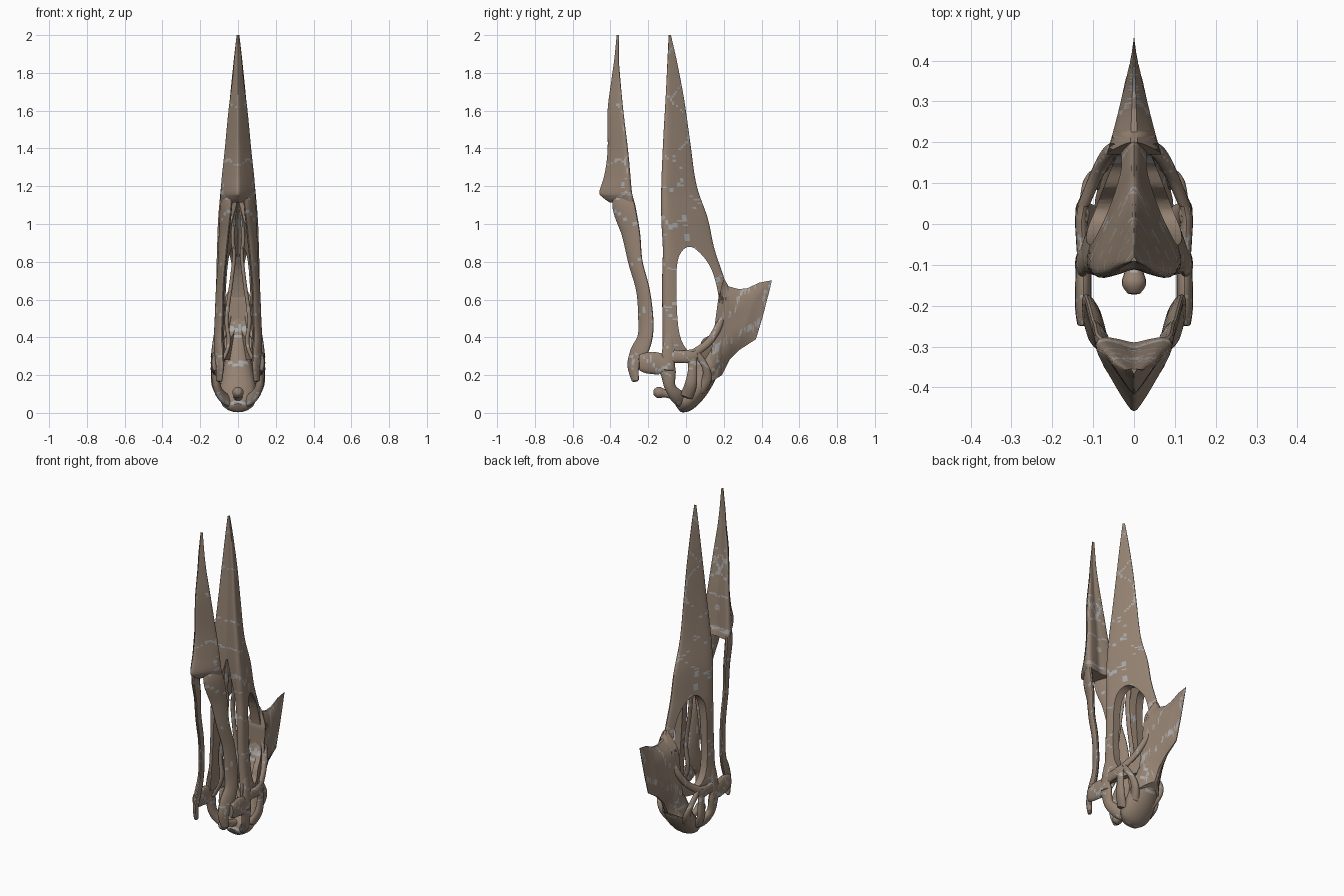
import bpy, bmesh, math, random
from mathutils import Vector
from mathutils.geometry import intersect_point_line

if "Cube" in bpy.data.objects:
    bpy.data.objects.remove(bpy.data.objects["Cube"])

random.seed(4)
seeds = [(random.uniform(-.5, .5), random.uniform(0, 2)) for _ in range(48)]


def material(name, c):
    m = bpy.data.materials.new(name)
    m.diffuse_color = (*c, 1)
    m.use_nodes = True
    m.node_tree.nodes["Principled BSDF"].inputs["Base Color"].default_value = m.diffuse_color
    return m


BONE = material("bone", (.30, .225, .17))
FILL = material("crack_fill", (.40, .40, .40))


def spline(pts, n, closed=False):
    """Catmull-Rom samples through tuples of any length."""
    out, k = [], len(pts)
    for i in range(k if closed else k - 1):
        idx = [(i + d) % k if closed else min(max(i + d, 0), k - 1) for d in (-1, 0, 1, 2)]
        a, b, c, d = (pts[j] for j in idx)
        for s in range(n):
            t = s / n
            out.append(tuple(.5 * (2 * q + (r - p) * t + (2 * p - 5 * q + 4 * r - u) * t * t
                                   + (3 * q - p - 3 * r + u) * t ** 3) for p, q, r, u in zip(a, b, c, d)))
    if not closed:
        out.append(tuple(pts[-1]))
    return out


def make(name, bm, mirror=False):
    bmesh.ops.recalc_face_normals(bm, faces=bm.faces)
    me = bpy.data.meshes.new(name)
    bm.to_mesh(me)
    bm.free()
    me.materials.append(BONE)
    me.materials.append(FILL)
    ob = bpy.data.objects.new(name, me)
    bpy.context.collection.objects.link(ob)
    if mirror:
        m = ob.modifiers.new("mirror", 'MIRROR')
        m.use_mirror_merge = False
    return ob


def skin(name, rings, mirror=False):
    """Closed surface through equal-length rings."""
    bm = bmesh.new()
    vs = [[bm.verts.new(p) for p in r] for r in rings]
    n = len(vs[0])
    for a, b in zip(vs, vs[1:]):
        for i in range(n):
            bm.faces.new((a[i], a[(i + 1) % n], b[(i + 1) % n], b[i]))
    bm.faces.new(vs[0])
    bm.faces.new(vs[-1])
    return make(name, bm, mirror)


def wedge(name, keys, n=20):
    """Loft of triangular beak sections, keys = (z, flat_y, ridge_y, half_width)."""
    rings = []
    for z, f, b, w in spline(keys, n):
        d = b - f
        half = [(.4 * w, f + .04 * d), (.85 * w, f), (w, f + .14 * d),
                (.6 * w, f + .55 * d), (.22 * w, f + .88 * d)]
        sec = [(0, f + .1 * d)] + half + [(0, b)] + [(-x, y) for x, y in half[::-1]]
        rings.append([(x, y, z) for x, y in spline(sec, 4, True)])
    return skin(name, rings)


def strut(name, pts, mirror=True, lean=0):
    """Bone bar, pts = (x, y, z, x_radius, side_radius); lean slants it outward along y."""
    P = spline(pts, 9)
    rings = []
    for i, (x, y, z, rx, r) in enumerate(P):
        t = Vector(P[min(i + 1, len(P) - 1)][:3]) - Vector(P[max(i - 1, 0)][:3])
        nrm = Vector((1, 0, 0)).cross(t).normalized()
        k = .55 if i in (0, len(P) - 1) else 1
        ring = []
        for a in (math.tau * j / 16 for j in range(16)):
            o = k * (Vector((rx * math.cos(a), 0, 0)) + nrm * r * math.sin(a))
            ring.append(Vector((x + lean * o.y, y, z)) + o)
        rings.append(ring)
    return skin(name, rings, mirror)


def cut(ob, cutter):
    m = ob.modifiers.new("cut", 'BOOLEAN')
    m.operation, m.solver, m.object = 'DIFFERENCE', 'EXACT', cutter
    bpy.context.view_layer.objects.active = ob
    bpy.ops.object.modifier_apply(modifier=m.name)
    bpy.data.objects.remove(cutter)


# upper beak and face
beak = wedge("upper_beak", [
    (2.0, -.092, -.08, .007), (1.87, -.098, -.05, .022), (1.66, -.108, -.01, .043), (1.45, -.12, .02, .062),
    (1.21, -.13, .055, .088), (1.03, -.13, .115, .104), (.87, -.122, .15, .11), (.72, -.125, .2, .114),
    (.6, -.125, .235, .116), (.45, -.123, .25, .124), (.35, -.122, .24, .132), (.28, -.12, .2, .135)])

# open palate inside the face
cut(beak, wedge("palate_cutter", [
    (1.12, -.2, -.08, .012), (1.0, -.2, 0, .05), (.87, -.2, .08, .075), (.7, -.2, .14, .085),
    (.5, -.2, .19, .092), (.35, -.2, .19, .105), (.2, -.2, .17, .11)], 5))

# large side opening
hole = spline([(0, .875), (-.045, .8), (-.05, .6), (-.035, .42), (.01, .33), (.06, .335), (.09, .39),
               (.14, .42), (.17, .48), (.175, .6), (.135, .76), (.06, .86)], 4, True)
cut(beak, skin("opening_cutter", [[(x, y, z) for y, z in hole] for x in (-.3, .3)]))

# head crest, tapering to a thin rim on its free edges
free = [(.2, .715), (.225, .67), (.28, .655), (.325, .66), (.39, .69), (.455, .702), (.44, .64),
        (.405, .505), (.37, .39), (.285, .335), (.23, .28), (.19, .2)]
outline = [(.17, .6)] + free + [(.11, .15), (.13, .3), (.17, .45)]
bm = bmesh.new()
sides = []
for s in (-1, 1):
    sides.append([bm.verts.new((s * .05, y, z)) for y, z in outline])
    bm.faces.new(sides[-1])
for i in range(len(outline)):
    j = (i + 1) % len(outline)
    bm.faces.new((sides[0][i], sides[0][j], sides[1][j], sides[1][i]))
bmesh.ops.triangulate(bm, faces=bm.faces, ngon_method='BEAUTY')
bmesh.ops.subdivide_edges(bm, edges=bm.edges, cuts=8, use_grid_fill=True)
for v in bm.verts:
    p = Vector((0, v.co.y, v.co.z))
    gap = 1
    for a, b in zip(free, free[1:]):
        a, b = Vector((0, *a)), Vector((0, *b))
        q, t = intersect_point_line(p, a, b)
        gap = min(gap, (p - a.lerp(b, min(max(t, 0), 1))).length)
    base = .006 + .064 * max(0, min(1, (.46 - p.y) / .3)) ** 1.4
    v.co.x *= base / .05 * (.15 + .85 * min(1, gap / .07) ** .7)
make("head_crest", bm)

# braincase and its neck joint
strut("braincase", [(0, -.045, .025, .04, .025), (0, -.005, .055, .09, .053), (0, .06, .13, .095, .06),
                    (0, .12, .25, .075, .064), (0, .19, .4, .055, .05), (0, .215, .58, .035, .025)], False)
strut("neck_joint", [(0, -.03, .08, .025, .022), (0, -.1, .1, .02, .02), (0, -.145, .108, .03, .03),
                     (0, -.172, .11, .014, .014)], False)

# cheek and jaw-hinge bars
strut("jaw_hinge_bar", [(.124, -.25, .265, .014, .04), (.124, -.21, .265, .02, .055),
                        (.124, -.15, .26, .02, .058), (.122, -.1, .23, .02, .045), (.112, -.085, .14, .022, .03),
                        (.08, -.045, .085, .028, .038), (.03, 0, .05, .03, .035)])
strut("cheek_bar", [(.112, -.085, .46, .008, .02), (.124, -.092, .34, .015, .033), (.127, -.1, .22, .018, .04)])
strut("temple_bar", [(.122, -.11, .3, .015, .04), (.127, -.04, .297, .015, .032),
                     (.128, .02, .3, .016, .035), (.122, .06, .32, .012, .025)])
strut("rear_eye_bar", [(.124, .025, .33, .015, .03), (.128, .035, .24, .015, .024),
                       (.12, .025, .15, .02, .032), (.08, 0, .08, .03, .035)])
strut("brow_bar", [(.03, .195, .56, .012, .018), (.062, .172, .46, .018, .02), (.092, .12, .375, .016, .02),
                   (.122, .05, .32, .014, .022)])
strut("temple_arch", [(.122, .05, .32, .012, .02), (.11, .1, .25, .015, .018), (.085, .11, .18, .02, .026),
                      (.05, .07, .11, .03, .03)])

# slender palate rods
strut("palate_rod", [(.012, -.08, 1.13, .01, .02), (.028, -.08, .93, .01, .018), (.02, -.08, .84, .01, .018),
                     (.034, -.085, .7, .01, .015), (.06, -.085, .5, .011, .015), (.05, -.09, .36, .011, .015),
                     (.1, -.1, .24, .012, .018)])

# lower jaw: fused tip with keel, then paired slanted branches
wedge("lower_jaw_tip", [
    (2.0, -.354, -.367, .007), (1.87, -.355, -.38, .02), (1.76, -.347, -.395, .03), (1.6, -.332, -.415, .05),
    (1.39, -.307, -.415, .07), (1.26, -.295, -.432, .084), (1.17, -.287, -.458, .091), (1.14, -.28, -.44, .092),
    (1.115, -.277, -.405, .09)], 14)
strut("lower_jaw_branch", [
    (.045, -.325, 1.2, .012, .03), (.062, -.33, 1.1, .02, .06), (.074, -.292, .95, .019, .049),
    (.084, -.268, .8, .017, .038), (.095, -.228, .65, .017, .036), (.1, -.213, .5, .017, .04),
    (.104, -.217, .4, .018, .04), (.1, -.25, .32, .02, .046), (.095, -.278, .25, .018, .032),
    (.1, -.267, .165, .014, .018)], lean=.4)

# pale cracks along random cell borders, then smooth shading
for ob in list(bpy.context.collection.objects):
    for p in ob.data.polygons:
        c = p.center
        y, z = c.y + .012 * math.sin(43 * c.z), c.z + .014 * math.sin(57 * c.y)
        d = sorted(math.hypot(y - a, z - b) for a, b in seeds)[:2]
        p.material_index = int(d[1] - d[0] < .007 and p.area < .002 and random.random() < .75)
    bpy.ops.object.select_all(action='DESELECT')
    ob.select_set(True)
    bpy.context.view_layer.objects.active = ob
    bpy.ops.object.shade_smooth_by_angle(angle=math.radians(40))
